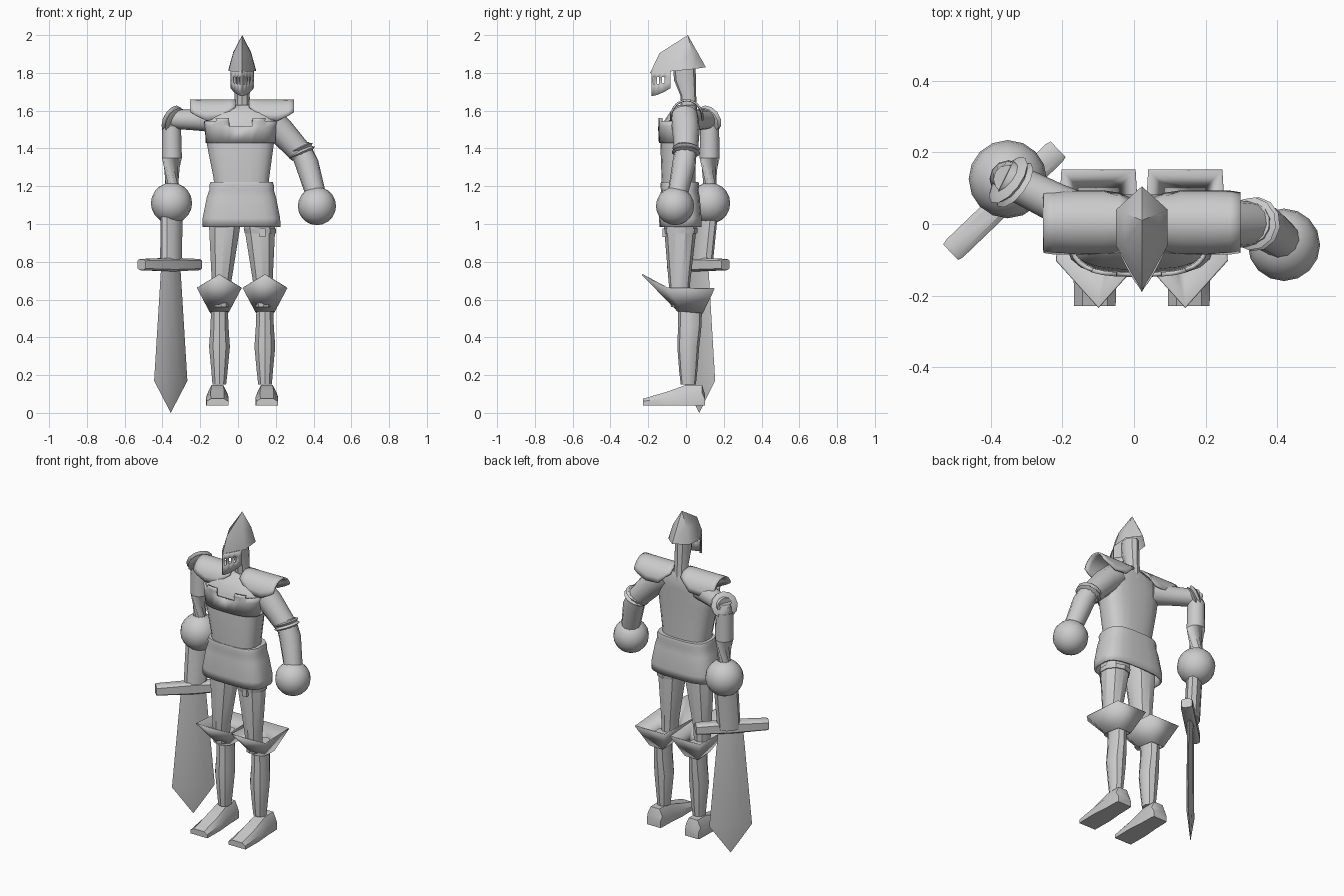
import bpy, bmesh, math
from mathutils import Vector

if "Cube" in bpy.data.objects:
    bpy.data.objects.remove(bpy.data.objects["Cube"])

MID = 0.022          # body centre line in x
steel = bpy.data.materials.new("steel_grey")
steel.diffuse_color = (0.6, 0.6, 0.6, 1)
steel.use_nodes = True
steel.node_tree.nodes["Principled BSDF"].inputs["Base Color"].default_value = steel.diffuse_color


def finish(name, bm, angle=35, thick=0, mat=steel):
    bmesh.ops.recalc_face_normals(bm, faces=bm.faces)
    me = bpy.data.meshes.new(name)
    bm.to_mesh(me)
    bm.free()
    ob = bpy.data.objects.new(name, me)
    bpy.context.collection.objects.link(ob)
    me.materials.append(mat)
    if thick:
        m = ob.modifiers.new("thickness", 'SOLIDIFY')
        m.thickness = thick
        m.offset = -1
    bpy.ops.object.select_all(action='DESELECT')
    ob.select_set(True)
    bpy.context.view_layer.objects.active = ob
    bpy.ops.object.shade_smooth_by_angle(angle=math.radians(angle))
    return ob


def skin(name, rows, closed=True, caps=(True, True), angle=35, thick=0, skip=None):
    """Join rows of points into a skin."""
    bm = bmesh.new()
    vs = [[bm.verts.new(p) for p in r] for r in rows]
    n = len(rows[0])
    for i in range(len(rows) - 1):
        for j in range(n if closed else n - 1):
            if skip and skip(i, j):
                continue
            k = (j + 1) % n
            bm.faces.new((vs[i][j], vs[i][k], vs[i + 1][k], vs[i + 1][j]))
    if closed and caps[0]:
        bm.faces.new(vs[0])
    if closed and caps[1]:
        bm.faces.new(vs[-1])
    bmesh.ops.remove_doubles(bm, verts=bm.verts, dist=1e-5)
    return finish(name, bm, angle, thick)


def oval(cx, cy, z, rx, ry, n=12, power=2.0):
    pts = []
    for i in range(n):
        a = 2 * math.pi * (i + 0.5) / n
        c, s = math.cos(a), math.sin(a)
        pts.append((cx + rx * math.copysign(abs(c) ** (2 / power), c),
                    cy + ry * math.copysign(abs(s) ** (2 / power), s), z))
    return pts


def loft(name, sections, n=12, power=2.0, **kw):
    return skin(name, [oval(*s, n=n, power=power) for s in sections], **kw)


def disc(p, d, r, n=12):
    q = Vector(d).to_track_quat('Z', 'Y')
    return [Vector(p) + q @ Vector((r * math.cos(t), r * math.sin(t), 0))
            for t in [2 * math.pi * i / n for i in range(n)]]


def tube(name, sections, n=12):
    pts = [Vector(s[0]) for s in sections]
    rows = []
    for i, (p, r) in enumerate(sections):
        d = pts[min(i + 1, len(pts) - 1)] - pts[max(i - 1, 0)]
        rows.append(disc(p, d, r, n))
    return skin(name, rows)


def ball(name, p, r):
    bm = bmesh.new()
    bmesh.ops.create_uvsphere(bm, u_segments=16, v_segments=10, radius=r)
    bmesh.ops.translate(bm, verts=bm.verts, vec=p)
    finish(name, bm, 60)


def elbow_band(name, p, d, r):
    # two ridges side by side
    p, d = Vector(p), Vector(d).normalized()
    prof = [(-.024, -.014), (-.016, .006), (-.004, -.006), (.008, .008), (.02, -.014)]
    skin(name, [disc(p + d * o, d, r + h) for o, h in prof])


# Helmet with a pointed crown
def helm_ring(y0, ya, yb, y1, w, z0, za, zb, z1):
    return [(MID, y0, z0), (MID + w, ya, za), (MID + w, yb, zb),
            (MID, y1, z1), (MID - w, yb, zb), (MID - w, ya, za)]


skin("helmet", [helm_ring(-.19, -.06, .04, .105, .072, 1.80, 1.81, 1.82, 1.83),
                helm_ring(-.14, -.05, .03, .06, .047, 1.905, 1.905, 1.91, 1.91),
                [(MID, .01, 2.0)] * 6], caps=(False, False), angle=50)

# Visor with open slits
cols = [i / 8 for i in range(-8, 9)]
rows = [[(MID + .062 * t, -.183 + .1 * abs(t) ** 1.3, z(abs(t))) for t in cols]
        for z in (lambda a: 1.678 + .042 * a * a, lambda a: 1.735 + .015 * a,
                  lambda a: 1.778, lambda a: 1.81)]
skin("visor", rows, closed=False, thick=.005,
     skip=lambda i, j: i == 1 and j in (2, 4, 6, 9, 11, 13))

# Head and neck
loft("neck", [(MID, .015, 1.58, .046, .045), (MID, .012, 1.68, .042, .042),
              (MID, -.005, 1.76, .044, .058), (MID, -.01, 1.84, .044, .06)], n=10)

# Torso
loft("torso", [(.018, -.04, 1.16, .145, .09), (.018, -.04, 1.24, .148, .09),
               (.012, -.042, 1.43, .18, .095), (.015, -.035, 1.53, .195, .092),
               (.018, -.01, 1.60, .16, .07), (MID, .005, 1.63, .07, .045)],
     n=20, power=2.8)

# Breast plate, notched at the top centre
na = 16
plate = []
for k, z in enumerate((1.43, 1.515, 1.545, 1.56)):
    row = []
    for i in range(na + 1):
        a = math.pi * (1 + i / na)
        c, s = math.cos(a), math.sin(a)
        row.append((.014 + (.185 + .005 * k) * math.copysign(abs(c) ** .7, c),
                    -.04 - (.104 + .004 * min(k, 1)) * abs(s) ** .7, z))
    plate.append(row)
skin("breast_plate", plate, closed=False, thick=.012,
     skip=lambda i, j: (i == 2 and (j < 5 or j > 10)) or (i >= 1 and j in (7, 8)))

# Skirt of the armour
loft("skirt", [(.018, -.03, .985, .208, .112), (.018, -.03, 1.03, .207, .113),
               (.018, -.032, 1.14, .185, .106), (.019, -.033, 1.18, .172, .1),
               (.019, -.033, 1.205, .172, .104), (.019, -.033, 1.222, .166, .1),
               (.018, -.035, 1.222, .13, .075)],
     n=20, power=3.2, caps=(False, True), thick=.012)

for side, s in (("left", -1), ("right", 1)):
    X = lambda d: MID + s * d

    # Shoulder plate: an arch that hangs lowest in its middle
    arch = []
    for t, deg in ((0, 52), (.12, 68), (.3, 95), (.65, 98), (.88, 82), (1, 70)):
        th = math.radians(deg)
        arch.append([(X(.035 + .24 * t), .004 + .09 * math.sin(th * k / 5),
                      1.562 + .098 * math.cos(th * k / 5)) for k in range(-5, 6)])
    skin(side + "_shoulder_plate", arch, closed=False, thick=.01)

    # Thigh, shin
    loft(side + "_thigh", [(X(.113), -.03, .56, .045, .05), (X(.11), -.035, .68, .053, .056),
                           (X(.092), -.03, 1.0, .088, .088), (X(.09), -.03, 1.08, .085, .08)], n=10)
    loft(side + "_shin", [(X(.121), .012, .15, .038, .04), (X(.12), .012, .22, .045, .048),
                          (X(.12), .012, .35, .058, .058), (X(.12), .02, .46, .05, .062),
                          (X(.12), .022, .60, .045, .064)], n=10)

    # Flared knee guard: open bowl with a raised point
    rim = [(0, -.23, .735), (.115, -.10, .665), (.1, .148, .66), (-.1, .148, .66), (-.115, -.10, .665)]
    low = [(0, -.04, .54), (.048, -.015, .54), (.042, .085, .53), (-.042, .085, .53), (-.048, -.015, .54)]
    skin(side + "_knee_guard", [[(X(.121 + a), b, c) for a, b, c in r] for r in (low, rim)],
         caps=(False, False), angle=30, thick=.006)

    # Foot: heel to toe sections
    foot = []
    for y, w, h in ((.1, .046, .1), (.085, .05, .148), (.0, .052, .148),
                    (-.1, .06, .112), (-.228, .058, .075)):
        foot.append([(X(.131 - w), y, .04), (X(.131 + w), y, .04), (X(.131 + w), y, .04 + (h - .04) * .6),
                     (X(.131 + w * .6), y, h), (X(.131 - w * .6), y, h),
                     (X(.131 - w), y, .04 + (h - .04) * .6)])
    skin(side + "_foot", foot, angle=40)

# Strap and buckle on one thigh
loft("thigh_strap", [(.118, -.03, .95, .086, .089), (.116, -.03, .975, .09, .093)], n=10)
skin("thigh_buckle", [[(x, -.125, z), (x, -.105, z), (x, -.105, z + .045), (x, -.125, z + .045)]
                      for x, z in ((.115, .93), (.145, .93))])

# Bent arm hanging at the side
tube("right_upper_arm", [((.14, -.01, 1.57), .075), ((.22, 0, 1.5), .073), ((.335, 0, 1.375), .062)])
tube("right_forearm", [((.325, .002, 1.41), .058), ((.365, -.01, 1.32), .062), ((.42, -.05, 1.13), .052)])
elbow_band("right_elbow_band", (.335, 0, 1.385), (.4, -.05, -.9), .068)
ball("right_fist", (.418, -.058, 1.095), .101)

# Arm raised to the side and holding the sword
tube("left_upper_arm", [((-.12, .01, 1.55), .065), ((-.22, .06, 1.55), .055), ((-.36, .13, 1.555), .05)])
tube("left_forearm", [((-.352, .125, 1.575), .04), ((-.352, .125, 1.52), .05),
                      ((-.35, .125, 1.35), .053), ((-.35, .125, 1.12), .05)])
elbow_band("left_elbow_band", (-.345, .118, 1.553), (-.72, .55, .42), .07)
ball("left_fist", (-.352, .125, 1.11), .109)

# Sword lying in a diagonal plane: u runs along the guard, v across it
U, V = Vector((.72, .69, 0)).normalized(), Vector((-.69, .72, 0)).normalized()
P = lambda u, v, z, c=(-.356, .07, 0): Vector(c) + U * u + V * v + Vector((0, 0, z))

skin("sword_handle", [[P(w * math.cos(a), d * math.sin(a), z, c)
                       for a in [2 * math.pi * i / 10 for i in range(10)]]
                      for w, d, z, c in ((.066, .045, .78, (-.355, .085, 0)),
                                         (.07, .045, 1.05, (-.352, .11, 0)))])
skin("sword_guard", [[P(u, b * k, .785 + c * h) for b, c in
                      ((-1, -.7), (-.6, -1), (.6, -1), (1, -.7), (1, .7), (.6, 1), (-.6, 1), (-1, .7))]
                     for u, k, h in ((-.215, .03, .028), (-.2, .034, .03), (0, .034, .036),
                                     (.185, .034, .03), (.2, .03, .028))])
skin("sword_blade", [[P(-w, 0, z), P(-w * .45, -d, z), P(w * .45, -d, z),
                      P(w, 0, z), P(w * .45, d, z), P(-w * .45, d, z)]
                     for w, d, z in ((.07, .016, .78), (.122, .016, .17), (0, 0, 0))], angle=20)
